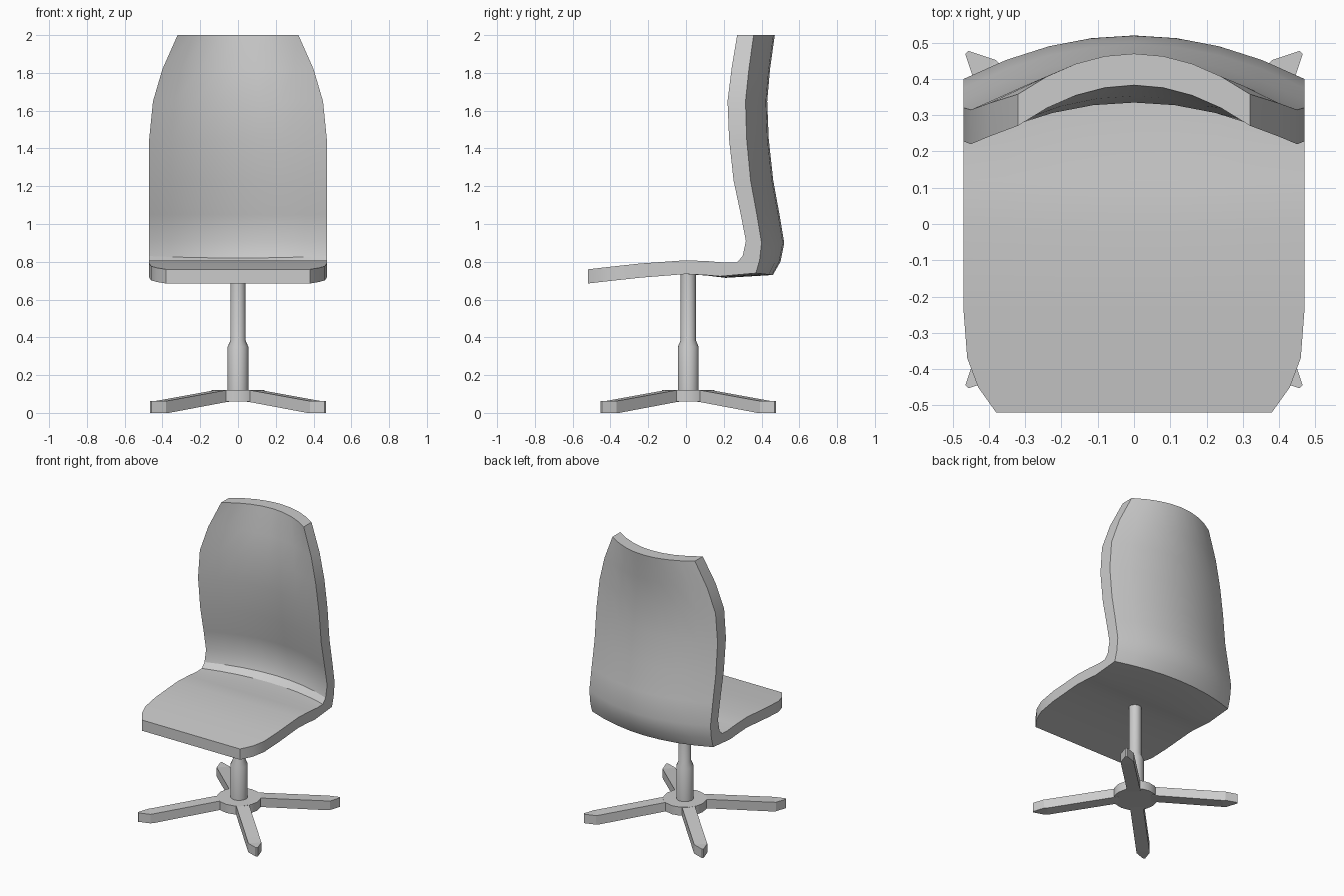
import bpy, bmesh, math
from mathutils import Matrix

if "Cube" in bpy.data.objects:
    bpy.data.objects.remove(bpy.data.objects["Cube"])

BASE_Y = 0.012


def make_object(name, bm, angle=30):
    bmesh.ops.recalc_face_normals(bm, faces=bm.faces)
    mesh = bpy.data.meshes.new(name)
    bm.to_mesh(mesh)
    bm.free()
    ob = bpy.data.objects.new(name, mesh)
    bpy.context.collection.objects.link(ob)
    bpy.ops.object.select_all(action='DESELECT')
    ob.select_set(True)
    bpy.context.view_layer.objects.active = ob
    bpy.ops.object.shade_smooth_by_angle(angle=math.radians(angle))
    return ob


def lathe(name, profile, sides):
    # closed turned part from (radius, z) rings
    bm = bmesh.new()
    rings = []
    for r, z in profile:
        rings.append([bm.verts.new((r * math.cos(2 * math.pi * i / sides),
                                    BASE_Y + r * math.sin(2 * math.pi * i / sides), z))
                      for i in range(sides)])
    for a, b in zip(rings, rings[1:]):
        for i in range(sides):
            j = (i + 1) % sides
            bm.faces.new((a[i], a[j], b[j], b[i]))
    bm.faces.new(rings[0])
    bm.faces.new(rings[-1])
    return make_object(name, bm)


# Seat shell stations, front lip to top of back:
# inner y, z | outer y, z | half width | edge offset y, z
stations = [
    (-.52, .76, -.52, .685, .38, 0, 0),
    (-.45, .768, -.45, .693, .43, 0, 0),
    (-.37, .777, -.37, .702, .46, 0, 0),
    (-.24, .791, -.24, .716, .47, 0, 0),
    (0, .808, 0, .735, .47, 0, 0),
    (.12, .801, .11, .727, .47, 0, .002),
    (.24, .787, .21, .715, .47, -.03, .008),
    (.36, .787, .46, .73, .47, -.09, .01),
    (.41, .82, .50, .80, .47, -.11, .01),
    (.437, .91, .52, .90, .47, -.12, 0),
    (.41, 1.05, .495, 1.05, .47, -.12, 0),
    (.372, 1.23, .462, 1.23, .47, -.12, 0),
    (.345, 1.45, .438, 1.45, .47, -.117, 0),
    (.335, 1.65, .43, 1.65, .45, -.115, 0),
    (.353, 1.82, .445, 1.82, .40, -.112, 0),
    (.383, 2.0, .47, 2.0, .32, -.112, 0),
]
COLS = 8
bm = bmesh.new()
inner, outer = [], []
for iy, iz, oy, oz, w, dy, dz in stations:
    us = [2 * i / COLS - 1 for i in range(COLS + 1)]
    inner.append([bm.verts.new((u * w, iy + dy * u * u, iz + dz * u * u)) for u in us])
    outer.append([bm.verts.new((u * w, oy + dy * u * u, oz + dz * u * u)) for u in us])
for grid in (inner, outer):
    for a, b in zip(grid, grid[1:]):
        for i in range(COLS):
            bm.faces.new((a[i], a[i + 1], b[i + 1], b[i]))
# rim
for k in range(len(stations) - 1):
    for i in (0, COLS):
        bm.faces.new((inner[k][i], inner[k + 1][i], outer[k + 1][i], outer[k][i]))
for k in (0, -1):
    for i in range(COLS):
        bm.faces.new((inner[k][i], inner[k][i + 1], outer[k][i + 1], outer[k][i]))
make_object("seat_shell", bm)

# Gas-lift column and hub
lathe("column", [(.055, .10), (.055, .35), (.04, .385), (.04, .76)], 16)
lathe("hub", [(.14, .06), (.14, .12)], 16)

# Four pointed legs: radius, half width, bottom z, top z
leg_sections = [(.08, .042, .062, .119), (.14, .042, .056, .119),
                (.56, .042, 0, .065), (.58, .042, 0, .063), (.652, .006, 0, .063)]
for n in range(4):
    bm = bmesh.new()
    rings = [[bm.verts.new(p) for p in ((r, -h, lo), (r, h, lo), (r, h, hi), (r, -h, hi))]
             for r, h, lo, hi in leg_sections]
    for a, b in zip(rings, rings[1:]):
        for i in range(4):
            j = (i + 1) % 4
            bm.faces.new((a[i], a[j], b[j], b[i]))
    bm.faces.new(rings[0])
    bm.faces.new(rings[-1])
    bm.transform(Matrix.Translation((0, BASE_Y, 0)) @
                 Matrix.Rotation(math.radians(45 + 90 * n), 4, 'Z'))
    make_object(f"base_leg_{n + 1}", bm, 5)
